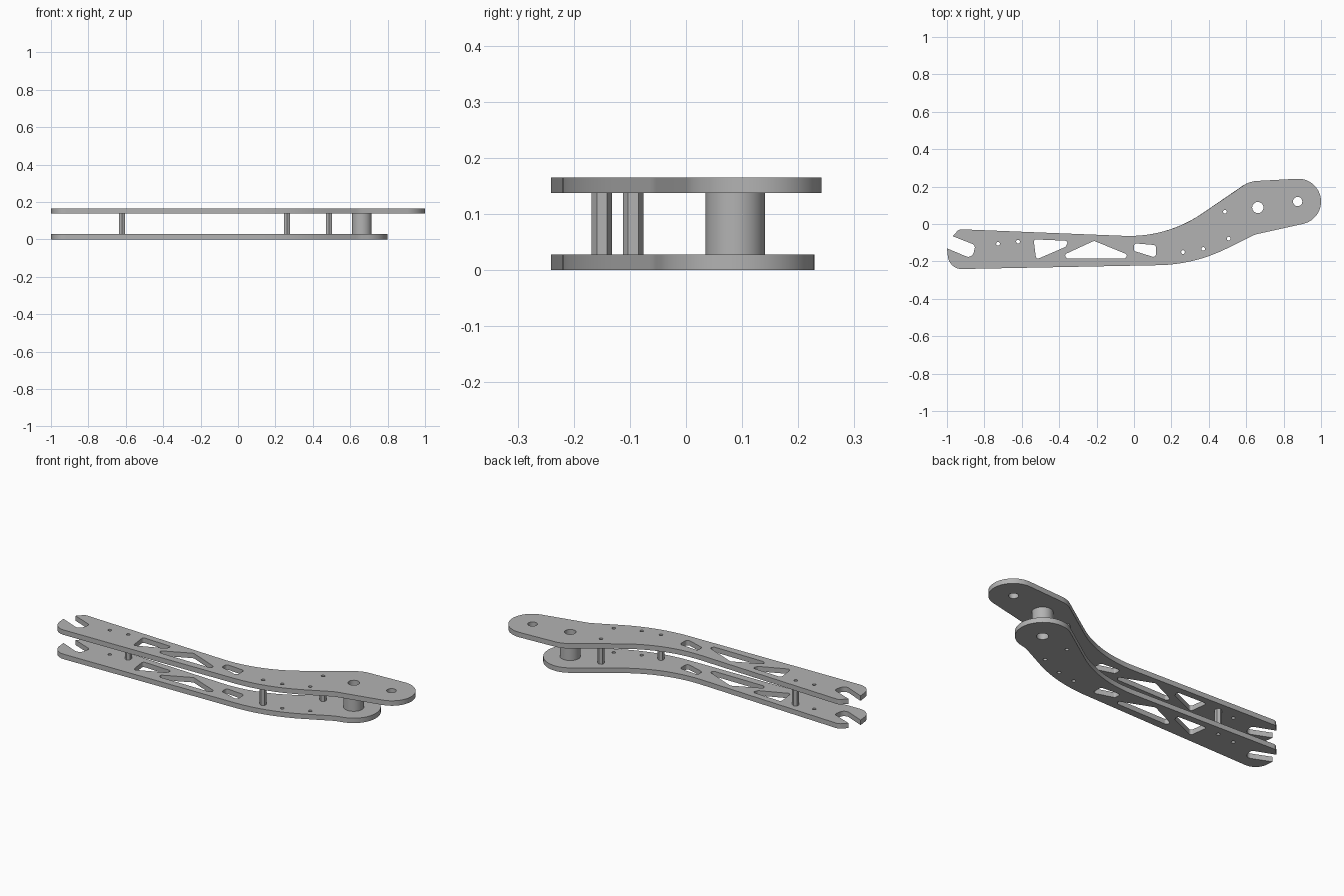
import bpy, bmesh
from math import radians, sin, cos, tan, ceil
from mathutils import Vector

cube = bpy.data.objects.get("Cube")
if cube:
    bpy.data.objects.remove(cube, do_unlink=True)

metal = bpy.data.materials.new("grey_metal")
metal.use_nodes = True
color = (0.45, 0.45, 0.45, 1)
metal.diffuse_color = color
metal.node_tree.nodes["Principled BSDF"].inputs["Base Color"].default_value = color

THICK, TOP = 0.028, 0.165


def arc(cx, cy, r, start, end, n=24):
    """Points along an arc, angles in degrees."""
    angles = [radians(start + (end - start) * i / n) for i in range(n + 1)]
    return [(cx + r * cos(a), cy + r * sin(a), 0) for a in angles]


def circle(cx, cy, r, n=24):
    return arc(cx, cy, r, 0, 360, n)[:-1]


def rounded(corners):
    """Fillet each (x, y, radius) corner of a closed polygon."""
    out = []
    for i, (x, y, r) in enumerate(corners):
        p = Vector((x, y))
        if r == 0:
            out.append(p)
            continue
        a = (Vector(corners[i - 1][:2]) - p).normalized()
        b = (Vector(corners[(i + 1) % len(corners)][:2]) - p).normalized()
        half = a.angle(b) / 2
        t0 = p + a * (r / tan(half))
        centre = p + (a + b).normalized() * (r / sin(half))
        sweep = (t0 - centre).angle_signed(p + b * (r / tan(half)) - centre)
        n = max(4, ceil(abs(sweep) / 0.06))
        for k in range(n + 1):
            ang = -sweep * k / n        # angle_signed is clockwise
            d = t0 - centre
            out.append(centre + Vector((d.x * cos(ang) - d.y * sin(ang),
                                        d.x * sin(ang) + d.y * cos(ang))))
    return [(p[0], p[1], 0) for p in out]


def extrude(name, loops, z0, z1):
    """Solid from an outline and its holes."""
    curve = bpy.data.curves.new(name, "CURVE")
    curve.dimensions = "2D"
    curve.fill_mode = "BOTH"
    curve.extrude = (z1 - z0) / 2
    for loop in loops:
        s = curve.splines.new("POLY")
        s.points.add(len(loop) - 1)
        for point, co in zip(s.points, loop):
            point.co = (co[0], co[1], 0, 1)
        s.use_cyclic_u = True
    obj = bpy.data.objects.new(name, curve)
    bpy.context.collection.objects.link(obj)
    bpy.ops.object.select_all(action="DESELECT")
    obj.select_set(True)
    bpy.context.view_layer.objects.active = obj
    bpy.ops.object.convert(target="MESH")
    obj = bpy.context.object
    bm = bmesh.new()
    bm.from_mesh(obj.data)
    bmesh.ops.remove_doubles(bm, verts=bm.verts, dist=1e-5)
    bmesh.ops.translate(bm, verts=bm.verts, vec=(0, 0, (z0 + z1) / 2))
    bmesh.ops.recalc_face_normals(bm, faces=bm.faces)
    bm.to_mesh(obj.data)
    bm.free()
    obj.data.materials.clear()
    obj.data.materials.append(metal)
    bpy.ops.object.shade_smooth_by_angle(angle=radians(30))
    return obj


# Arm outline: forked end and curved lower edge, then the curved upper edge
fork_and_lower = [(-0.935, -0.028, 0.03), (-0.97, -0.065, 0),
                  (-0.848, -0.113, 0.02), (-0.865, -0.187, 0.03),
                  (-1, -0.13, 0), (-0.988, -0.242, 0.075),
                  (0.324, -0.2165, 0.85), (0.645, -0.057, 0.15)]
upper_bend = [(0.176, -0.0726, 0.69)]
long_end = arc(0.878, 0.12, 0.122, -78, 93) + [(0.618, 0.228, 0.14)]
short_end = arc(0.66, 0.09, 0.139, -75, 124)

# Lightening pockets
pockets = [rounded(p) for p in (
    [(-0.537, -0.082, 0.012), (-0.35, -0.09, 0.012),
     (-0.365, -0.122, 0.012), (-0.523, -0.19, 0.012)],
    [(-0.214, -0.09, 0.02), (-0.028, -0.166, 0.012), (-0.05, -0.185, 0.012),
     (-0.355, -0.185, 0.012), (-0.378, -0.166, 0.012)],
    [(0, -0.103, 0.014), (0.118, -0.113, 0.016),
     (0.118, -0.181, 0.016), (0, -0.144, 0.012)],
)]

# Bolt holes
spacer_spots = [(-0.62, -0.094), (0.262, -0.15), (0.486, 0.065)]
spare_spots = [(-0.727, -0.106), (0.37, -0.133), (0.506, -0.078)]
bolt_holes = [circle(x, y, 0.01, 16) for x, y in spacer_spots + spare_spots]
pivot_hole = circle(0.662, 0.088, 0.03)
end_hole = circle(0.875, 0.12, 0.025)

# Side plates
shared = pockets + bolt_holes + [pivot_hole]
extrude("lower_plate", [rounded(fork_and_lower + short_end + upper_bend)] + shared,
        0, THICK)
extrude("upper_plate", [rounded(fork_and_lower + long_end + upper_bend)] + shared
        + [end_hole], TOP - THICK, TOP)

# Hexagonal spacers
for i, (x, y) in enumerate(spacer_spots):
    extrude(f"hex_spacer_{i + 1}",
            [arc(x, y, 0.018, 30, 330, 5), circle(x, y, 0.01, 16)],
            THICK, TOP - THICK)

# Pivot bushing
extrude("pivot_bushing", [circle(0.662, 0.088, 0.053, 48), pivot_hole],
        THICK, TOP - THICK)
